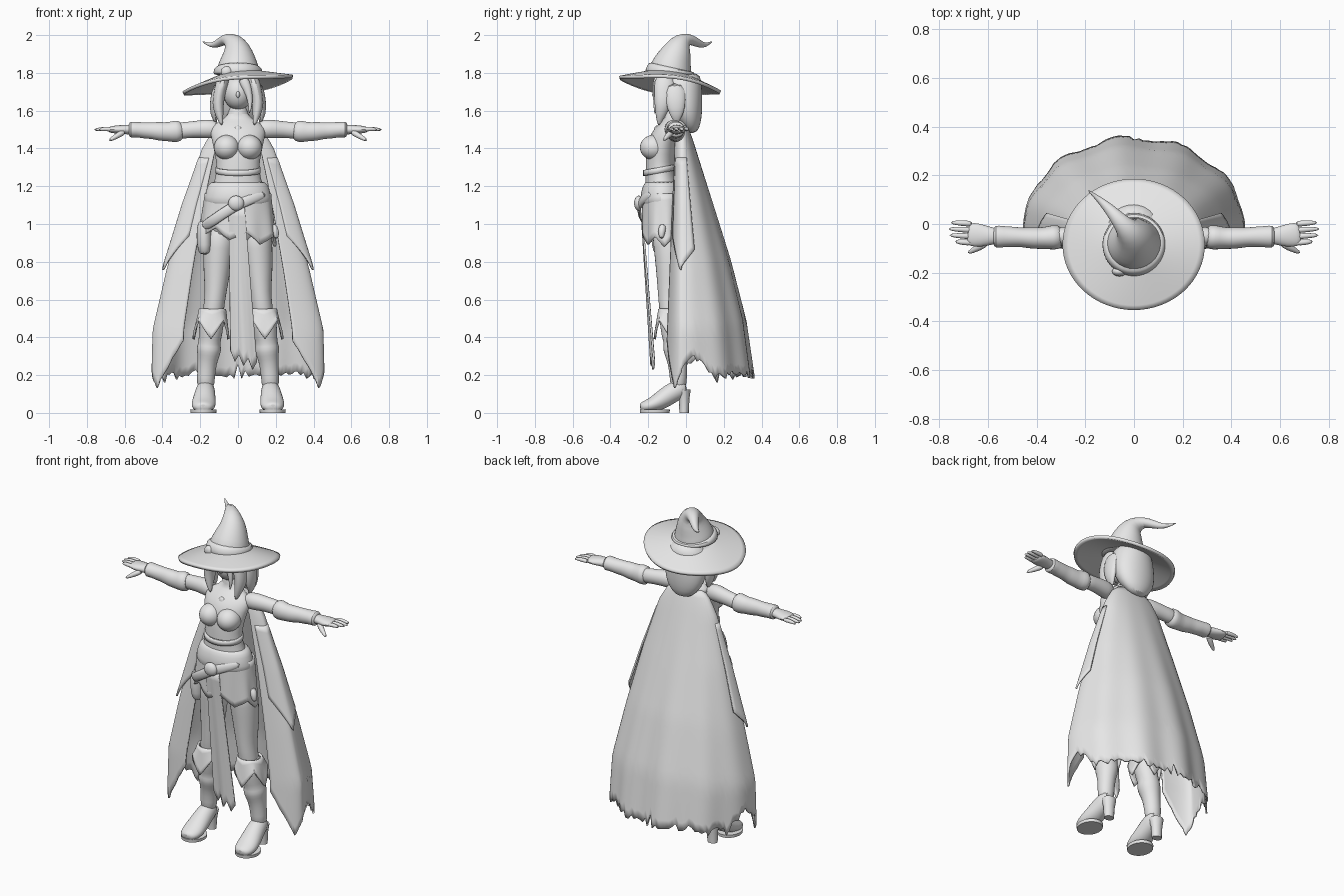
import bpy, bmesh, math, random
from mathutils import Vector
random.seed(4)

grey = bpy.data.materials.new("plain_grey")
grey.diffuse_color = (0.8, 0.8, 0.8, 1)
X, Y, Z = Vector((1, 0, 0)), Vector((0, 1, 0)), Vector((0, 0, 1))


def finish(name, bm, subsurf=0, thick=0):
    bmesh.ops.recalc_face_normals(bm, faces=bm.faces)
    me = bpy.data.meshes.new(name)
    bm.to_mesh(me)
    bm.free()
    ob = bpy.data.objects.new(name, me)
    bpy.context.collection.objects.link(ob)
    me.materials.append(grey)
    if thick:
        m = ob.modifiers.new("thickness", 'SOLIDIFY')
        m.thickness, m.offset = thick, 0
    if subsurf:
        ob.modifiers.new("smooth", 'SUBSURF').levels = subsurf
        ob.modifiers["smooth"].render_levels = subsurf
    bpy.ops.object.select_all(action='DESELECT')
    bpy.context.view_layer.objects.active = ob
    ob.select_set(True)
    bpy.ops.object.shade_smooth_by_angle(angle=math.radians(50))
    return ob


def tube(name, pts, ref=X, n=14, sub=1):
    """Loft ellipses (x, y, z, radius along ref, other radius) along a path."""
    bm, rings = bmesh.new(), []
    P = [Vector(p[:3]) for p in pts]
    for i, p in enumerate(pts):
        t = (P[min(i + 1, len(P) - 1)] - P[max(i - 1, 0)]).normalized()
        a = (ref - t * ref.dot(t)).normalized()
        b = t.cross(a)
        rings.append([bm.verts.new(P[i] + a * p[3] * math.cos(k * math.tau / n)
                                   + b * p[4] * math.sin(k * math.tau / n)) for k in range(n)])
    for r, q in zip(rings, rings[1:]):
        for k in range(n):
            bm.faces.new((r[k], r[(k + 1) % n], q[(k + 1) % n], q[k]))
    bm.faces.new(rings[0])
    bm.faces.new(rings[-1])
    return finish(name, bm, sub)


def sheet(name, f, nu, nv, closed=False, thick=0.01, sub=0):
    """Grid surface from f(u, v), u and v in 0..1."""
    bm = bmesh.new()
    cols = nu if closed else nu + 1
    g = [[bm.verts.new(f(i / nu, j / nv)) for i in range(cols)] for j in range(nv + 1)]
    for j in range(nv):
        for i in range(nu):
            k = (i + 1) % cols
            bm.faces.new((g[j][i], g[j][k], g[j + 1][k], g[j + 1][i]))
    return finish(name, bm, sub, thick)


def ball(name, loc, rad):
    bm = bmesh.new()
    bmesh.ops.create_uvsphere(bm, u_segments=24, v_segments=16, radius=1)
    for v in bm.verts:
        v.co = Vector(loc) + Vector((v.co.x * rad[0], v.co.y * rad[1], v.co.z * rad[2]))
    return finish(name, bm)


def interp(tab, x):
    for p, q in zip(tab, tab[1:]):
        if x <= q[0]:
            t = max(0, (x - p[0]) / (q[0] - p[0]))
            return p[1] + t * (q[1] - p[1])
    return tab[-1][1]


def tri(x):
    return abs((x % 1) * 2 - 1)


# torso, neck, chest and head
tube("torso", [(0, -.1, .9, .13, .08), (0, -.11, 1.0, .17, .1), (0, -.12, 1.12, .165, .105),
               (0, -.13, 1.2, .135, .085), (0, -.14, 1.29, .108, .075), (0, -.135, 1.37, .125, .078),
               (0, -.12, 1.45, .14, .08), (0, -.09, 1.5, .155, .062), (0, -.07, 1.54, .11, .05),
               (0, -.065, 1.57, .047, .043), (0, -.07, 1.66, .04, .04)], n=20)
ball("face", (0, -.085, 1.695), (.078, .082, .09))
ball("nose", (0, -.166, 1.685), (.01, .013, .018))
ball("neck_brooch", (0, -.155, 1.495), (.022, .015, .026))
sheet("corset_hem", lambda u, v: Vector((.114 * math.cos(u * math.tau), -.14 + .081 * math.sin(u * math.tau),
      1.3 - .03 * v + .015 * math.sin(u * math.tau))), 32, 2, True, .012)

# hair: back volume and front locks
tube("hair_back", [(0, -.03, 1.8, .1, .1), (0, -.025, 1.74, .12, .11), (0, -.005, 1.66, .132, .095),
                   (0, .012, 1.58, .125, .078), (0, .03, 1.52, .09, .05), (0, .035, 1.48, .04, .025)], n=20)
for s in (-1, 1):
    tube("hair_lock", [(s * .07, -.11, 1.79, .04, .06), (s * .095, -.115, 1.71, .033, .06),
                       (s * .108, -.12, 1.64, .034, .05), (s * .1, -.135, 1.58, .024, .03),
                       (s * .085, -.145, 1.52, .006, .006)], n=10)
    tube("side_hair", [(s * .1, -.06, 1.75, .03, .06), (s * .125, -.055, 1.65, .028, .06),
                       (s * .13, -.05, 1.58, .02, .04), (s * .115, -.05, 1.53, .006, .008)], n=10)
tube("hair_fringe", [(.02, -.155, 1.78, .035, .02), (.05, -.16, 1.72, .025, .018),
                     (.068, -.16, 1.65, .015, .015), (.06, -.165, 1.58, .004, .004)], n=8)

# hat: tilted brim, band, bent crown
def brim(u, v):
    a, r = u * math.tau, .1 + .19 * v
    x, y = r * math.cos(a), r * math.sin(a) * (1 - .08 * v)
    return Vector((x, y - .085, 1.79 - .055 * v + .13 * (x - y) + .008 * v * math.sin(3 * a + 1)))


sheet("hat_brim", brim, 64, 8, True, .018)
tube("hat_band", [(0, -.085, 1.785, .128, .128), (0, -.085, 1.8, .132, .132),
                  (0, -.083, 1.825, .126, .126), (0, -.08, 1.835, .11, .11)], n=28)
tube("hat_crown", [(0, -.085, 1.78, .124, .124), (0, -.08, 1.83, .112, .112), (0, -.06, 1.88, .092, .092),
                   (-.005, -.04, 1.93, .07, .072), (-.025, -.022, 1.967, .05, .05),
                   (-.06, .015, 1.982, .034, .03), (-.095, .055, 1.962, .024, .024),
                   (-.13, .09, 1.945, .016, .016), (-.16, .115, 1.952, .009, .009),
                   (-.19, .14, 1.967, .002, .002)], n=20)
ball("hat_buckle", (-.06, -.195, 1.805), (.03, .02, .03))

for s in (-1, 1):
    ball("bust_cup", (s * .06, -.172, 1.405), (.068, .072, .066))
    # sleeves, gloves, hands
    tube("upper_arm", [(s * x, y, z, a, b) for x, y, z, a, b in (
        (.1, -.075, 1.5, .045, .05), (.17, -.065, 1.505, .048, .052), (.24, -.055, 1.5, .04, .043),
        (.3, -.05, 1.495, .04, .046), (.33, -.05, 1.49, .035, .04))], Y)
    tube("forearm_sleeve", [(s * x, y, z, a, b) for x, y, z, a, b in (
        (.29, -.052, 1.495, .048, .052), (.33, -.055, 1.49, .054, .062), (.37, -.058, 1.488, .044, .05),
        (.41, -.058, 1.49, .047, .052), (.46, -.055, 1.495, .04, .044), (.49, -.053, 1.495, .043, .045),
        (.54, -.052, 1.5, .044, .04), (.57, -.052, 1.5, .05, .046), (.58, -.052, 1.5, .03, .03))], Y)
    tube("hand", [(s * x, y, z, a, b) for x, y, z, a, b in (
        (.53, -.05, 1.5, .03, .03), (.58, -.05, 1.5, .034, .026), (.63, -.048, 1.5, .05, .024),
        (.67, -.042, 1.5, .05, .019), (.685, -.04, 1.5, .04, .014))], Y)
    for k in range(4):
        y, tip = -.078 + k * .026, (.735, .76, .765, .755)[k]
        tube("finger", [(s * .66, y, 1.5, .014, .014), (s * .71, y + .004, 1.505, .013, .013),
                        (s * tip, y + .006, 1.498, .007, .007)], Y, 8)
    tube("thumb", [(s * .6, -.07, 1.49, .022, .02), (s * .64, -.098, 1.467, .016, .016),
                   (s * .685, -.12, 1.44, .008, .008)], Y, 8)
    # legs and heeled boots
    tube("leg", [(s * .09, -.1, 1.0, .085, .09), (s * .103, -.085, .88, .083, .088),
                 (s * .112, -.08, .75, .074, .08), (s * .118, -.085, .64, .058, .066),
                 (s * .128, -.085, .56, .056, .06), (s * .14, -.07, .46, .058, .06)])
    tube("boot_shaft", [(s * x, y, z, a, b) for x, y, z, a, b in (
        (.13, -.08, .56, .06, .063), (.138, -.075, .5, .068, .068), (.145, -.065, .42, .064, .068),
        (.152, -.055, .37, .058, .062), (.153, -.055, .345, .068, .07), (.156, -.05, .31, .062, .064),
        (.163, -.045, .27, .052, .053), (.17, -.04, .19, .048, .046), (.172, -.04, .12, .048, .045))])
    tube("boot_foot", [(s * .17, .005, .13, .035, .035), (s * .172, -.03, .13, .05, .055),
                       (s * .175, -.085, .1, .056, .055), (s * .18, -.14, .06, .065, .05),
                       (s * .183, -.19, .038, .067, .038), (s * .185, -.23, .03, .05, .029),
                       (s * .185, -.243, .027, .025, .02)], X)
    tube("boot_heel", [(s * .172, -.015, .12, .045, .04), (s * .173, -.01, .07, .034, .028),
                       (s * .174, -.01, .0, .03, .025)], X, 12, 0)
    tube("boot_sole", [(s * .183, -.165, 0, .068, .078), (s * .183, -.165, .018, .07, .08)], X, 24, 0)

    def cuff(u, v, s=s):
        a = u * math.tau
        r = .066 + .026 * v
        return Vector((s * (.135 + .008 * v) + r * math.cos(a), -.078 + r * .95 * math.sin(a),
                       .55 - v * (.06 + .1 * tri(u * 4))))
    sheet("boot_cuff", cuff, 32, 5, True, .012)

# hip sash, ragged hip skirt, belt and pouch
tube("hip_sash", [(0, -.125, 1.23, .135, .088), (0, -.125, 1.21, .16, .1), (0, -.125, 1.17, .172, .115),
                  (0, -.125, 1.12, .185, .12), (0, -.12, 1.09, .165, .1)], n=24)


def skirt(u, v):
    a = u * math.tau
    w = 1 + .03 * v * math.sin(9 * a)
    drop = .2 + .05 * tri(u * 7) + .03 * math.cos(a)
    return Vector(((.17 + .025 * v) * w * math.cos(a), -.115 + .112 * w * math.sin(a), 1.16 - v * drop))


sheet("hip_skirt", skirt, 70, 8, True, .012)
tube("slanted_belt", [(-.19, -.16, .98, .016, .03), (-.13, -.235, 1.02, .016, .03),
                      (-.03, -.248, 1.09, .016, .03), (.06, -.235, 1.13, .016, .03),
                      (.15, -.18, 1.16, .016, .025)], Y, 10)
ball("belt_knot", (-.01, -.25, 1.11), (.042, .025, .04))
tube("belt_pouch", [(-.17, -.13, 1.02, .035, .05), (-.18, -.13, .98, .045, .06),
                    (-.178, -.13, .88, .042, .055), (-.175, -.13, .835, .03, .04)], X, 10)
tube("hip_charm", [(.18, -.12, 1.0, .02, .02), (.2, -.13, .96, .024, .024), (.205, -.13, .92, .01, .01)], X, 8)


# long front cloth
def tabard(u, v):
    left, right = -.05 + .01 * v, .035 + .065 * v
    hem = .28 - .06 * u + .05 * tri(u * 3)
    return Vector((left + u * (right - left), -.237 + .06 * v + .008 * math.sin(u * 8) * v,
                   1.09 + v * (hem - 1.09)))


sheet("front_cloth", tabard, 18, 16)

# cape: curled front edges, folds and a torn hem
WIDTH = [(.13, .455), (.44, .447), (.75, .375), (1.1, .282), (1.4, .185), (1.5, .125), (1.53, .08)]
BACK = [(.13, .36), (.49, .31), (.81, .23), (1.1, .14), (1.45, .03), (1.53, .0)]
HEM = [(-50, .38), (-35, .24), (-20, .13), (-5, .2), (12, .27), (30, .16), (60, .19), (90, .17)]
tear = [random.uniform(0, .05) for _ in range(200)]


def cape_point(deg, z, scale=1):
    a, low = math.radians(deg), (1.53 - z) / 1.4
    w, d = interp(WIDTH, z) * scale, (interp(BACK, z) + .02) * scale
    fold = 1 + .03 * low * math.sin(math.radians(deg - 90) * 11) * max(0, math.sin(a))
    if math.sin(a) < 0:
        d = .04 + .075 * low
    return Vector((w * fold * math.cos(a), -.02 + d * fold * math.sin(a), z))


def cape(u, v):
    deg = -50 + 280 * u
    hem = interp(HEM, 90 - abs(deg - 90)) + tear[int(u * 112)] * (.2 if deg < 0 or deg > 180 else 1)
    if abs(deg - 90) < 1:
        hem += .07
    return cape_point(deg, 1.53 + v * (hem - 1.53))


sheet("cape", cape, 112, 28)
for s in (-1, 1):
    def flap(u, v, s=s):
        deg = -42 + 57 * u
        p = cape_point(deg, 1.35 - v * (.6 - .3 * abs(u - .62)), 1.02 + .05 * v)
        return Vector((p.x * s, p.y, p.z))
    sheet("cape_side_flap", flap, 14, 14)
tube("cape_collar", [(0, -.05, 1.49, .14, .07), (0, -.045, 1.53, .115, .065), (0, -.04, 1.56, .07, .055)], X, 20)
